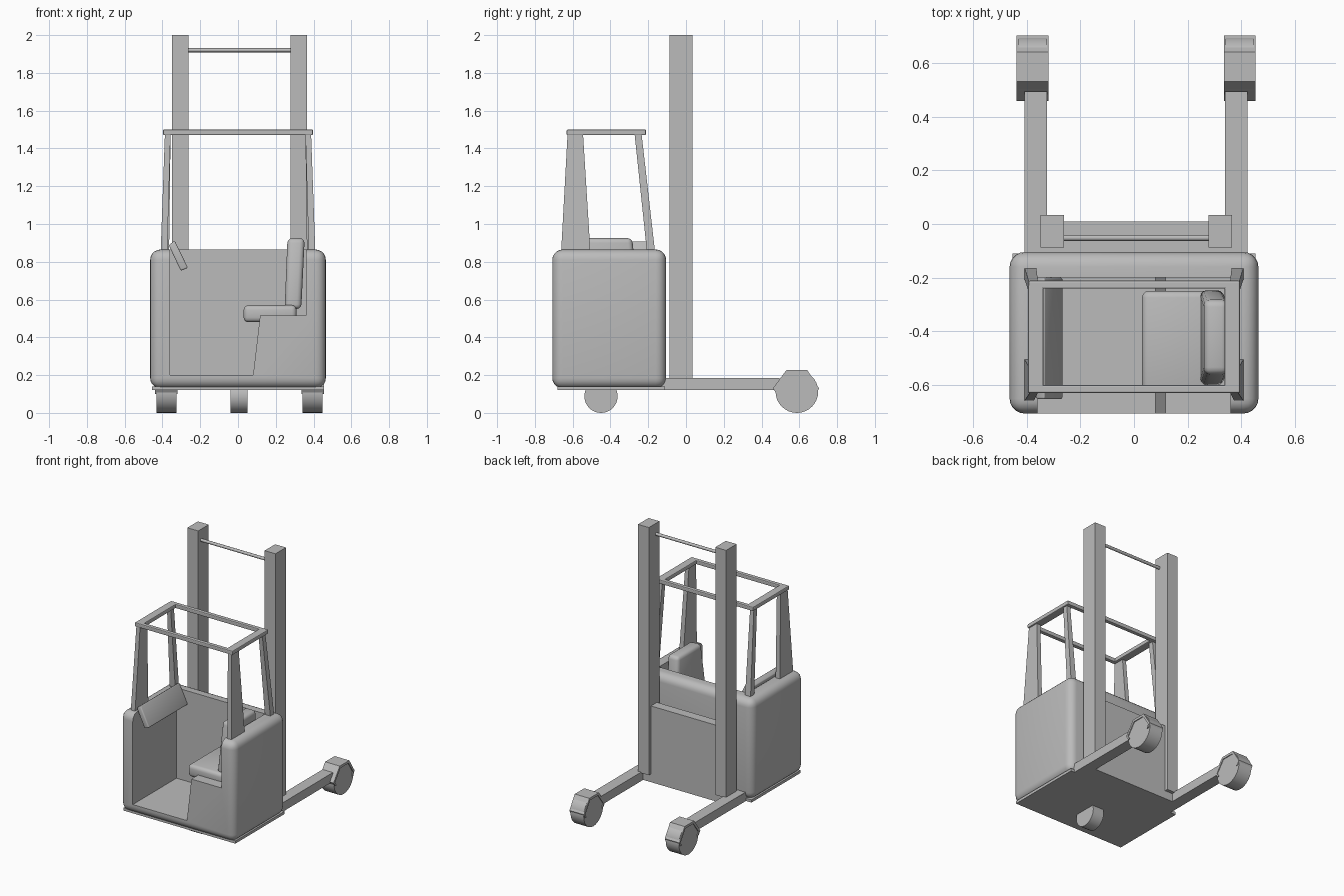
import bpy, bmesh, math
from mathutils import Vector

cube = bpy.data.objects.get("Cube")
if cube:
    bpy.data.objects.remove(cube, do_unlink=True)

grey = bpy.data.materials.new("plain_grey")
grey.use_nodes = True
COLOUR = (0.5, 0.5, 0.5, 1)
grey.diffuse_color = COLOUR
grey.node_tree.nodes["Principled BSDF"].inputs["Base Color"].default_value = COLOUR
CX = 0.008  # centre line of mast and chassis


def finish(name, bm, bevel=0, segments=3):
    bmesh.ops.recalc_face_normals(bm, faces=bm.faces)
    if bevel:
        bmesh.ops.bevel(bm, geom=bm.edges[:], offset=bevel, segments=segments,
                        profile=0.5, affect='EDGES', clamp_overlap=True)
    mesh = bpy.data.meshes.new(name)
    bm.to_mesh(mesh)
    bm.free()
    mesh.materials.append(grey)
    obj = bpy.data.objects.new(name, mesh)
    bpy.context.collection.objects.link(obj)
    return obj


def smooth(obj, angle=35):
    bpy.ops.object.select_all(action='DESELECT')
    obj.select_set(True)
    bpy.context.view_layer.objects.active = obj
    bpy.ops.object.shade_smooth_by_angle(angle=math.radians(angle))


def loft(name, lower, upper, bevel=0, segments=3):
    """Solid between two matching loops of points."""
    bm = bmesh.new()
    a = [bm.verts.new(p) for p in lower]
    b = [bm.verts.new(p) for p in upper]
    n = len(a)
    bm.faces.new(a[::-1])
    bm.faces.new(b)
    for i in range(n):
        j = (i + 1) % n
        bm.faces.new((a[i], a[j], b[j], b[i]))
    return finish(name, bm, bevel, segments)


def rect(x, y, z):
    return [(x[0], y[0], z), (x[1], y[0], z), (x[1], y[1], z), (x[0], y[1], z)]


def box(name, x, y, z, bevel=0, segments=3):
    return loft(name, rect(x, y, z[0]), rect(x, y, z[1]), bevel, segments)


def prism_y(name, profile, y, bevel=0):
    return loft(name, [(px, y[0], pz) for px, pz in profile],
                [(px, y[1], pz) for px, pz in profile], bevel)


def prism_x(name, profile, x):
    return loft(name, [(x[0], py, pz) for py, pz in profile],
                [(x[1], py, pz) for py, pz in profile])


def disc(name, cx, cy, cz, radius, width, sides=32):
    ring = [(cy + radius * math.cos(math.tau * i / sides),
             cz + radius * math.sin(math.tau * i / sides)) for i in range(sides)]
    obj = prism_x(name, ring, (cx - width / 2, cx + width / 2))
    smooth(obj)
    return obj


# Rounded cab body, with the driver space and seat pedestal cut out of it
body = box("cab_body", (-0.465, 0.465), (-0.708, -0.105), (0.13, 0.865), 0.055, 5)
space = prism_y("cab_cutter", [(-0.36, 0.2), (0.08, 0.2), (0.117, 0.515),
                               (0.36, 0.515), (0.36, 1.2), (-0.36, 1.2)], (-1, -0.2))
space.hide_render = True
cut = body.modifiers.new("driver_space", 'BOOLEAN')
cut.operation, cut.solver, cut.object = 'DIFFERENCE', 'EXACT', space
bpy.context.view_layer.objects.active = body
bpy.ops.object.modifier_apply(modifier=cut.name)
bpy.data.objects.remove(space, do_unlink=True)
smooth(body)

# Seat and side console
smooth(box("seat_cushion", (0.03, 0.31), (-0.63, -0.25), (0.48, 0.57), 0.025))
smooth(loft("seat_backrest", rect((0.247, 0.335), (-0.605, -0.245), 0.55),
            rect((0.262, 0.353), (-0.56, -0.285), 0.925), 0.025))
smooth(prism_y("side_console", [(-0.367, 0.888), (-0.335, 0.912),
                                (-0.265, 0.768), (-0.303, 0.752)], (-0.655, -0.2), 0.008))

# Chassis plate
box("chassis_plate", (-0.455, 0.455), (-0.68, -0.11), (0.12, 0.14))
box("chassis_rear", (-0.41, 0.425), (-0.3, 0.01), (0.12, 0.184))

# Mast cross members
box("mast_back_plate", (-0.27, 0.29), (-0.06, 0.01), (0.18, 0.68))
rod = disc("mast_top_rod", CX, -0.052, 1.92, 0.011, 0.56, 12)

# Half covers over the rear wheels
outer = [(0.48, 0.1), (0.46, 0.13), (0.532, 0.227), (0.642, 0.227), (0.704, 0.13), (0.69, 0.1)]
inner = [(0.587 + (y - 0.587) * 0.86, 0.1 + (z - 0.1) * 0.86) for y, z in reversed(outer)]

for side, word in ((-1, "right"), (1, "left")):
    def span(a, b):
        return sorted((CX + side * a, CX + side * b))
    # Mast, fork leg and rear wheel
    box(word + "_mast", span(0.27, 0.358), (-0.088, 0.034), (0.18, 2.0))
    box(word + "_leg", span(0.333, 0.417), (-0.3, 0.495), (0.12, 0.186))
    disc(word + "_rear_wheel", CX + side * 0.387, 0.587, 0.113, 0.113, 0.107)
    prism_x(word + "_wheel_cover", outer + inner, span(0.328, 0.447))
    # Overhead guard posts, leaning inward to the frame
    s = sorted((side * 0.375, side * 0.41))
    t = sorted((side * 0.357, side * 0.387))
    loft(word + "_front_post", rect(s, (-0.662, -0.505), 0.835), rect(t, (-0.627, -0.545), 1.475))
    s = sorted((side * 0.365, side * 0.41))
    loft(word + "_rear_post", rect(s, (-0.205, -0.162), 0.835), rect(t, (-0.272, -0.235), 1.475))
    x = sorted((side * 0.338, side * 0.397))
    box(word + "_guard_rail", x, (-0.632, -0.228), (1.47, 1.5), 0.006, 2)

# Overhead guard cross bars
for word, y in (("front", (-0.632, -0.602)), ("rear", (-0.242, -0.212))):
    box(word + "_guard_bar", (-0.395, 0.397), y, (1.47, 1.5), 0.006, 2)

# Front steering wheel
disc("front_wheel", 0.005, -0.45, 0.088, 0.088, 0.09)
